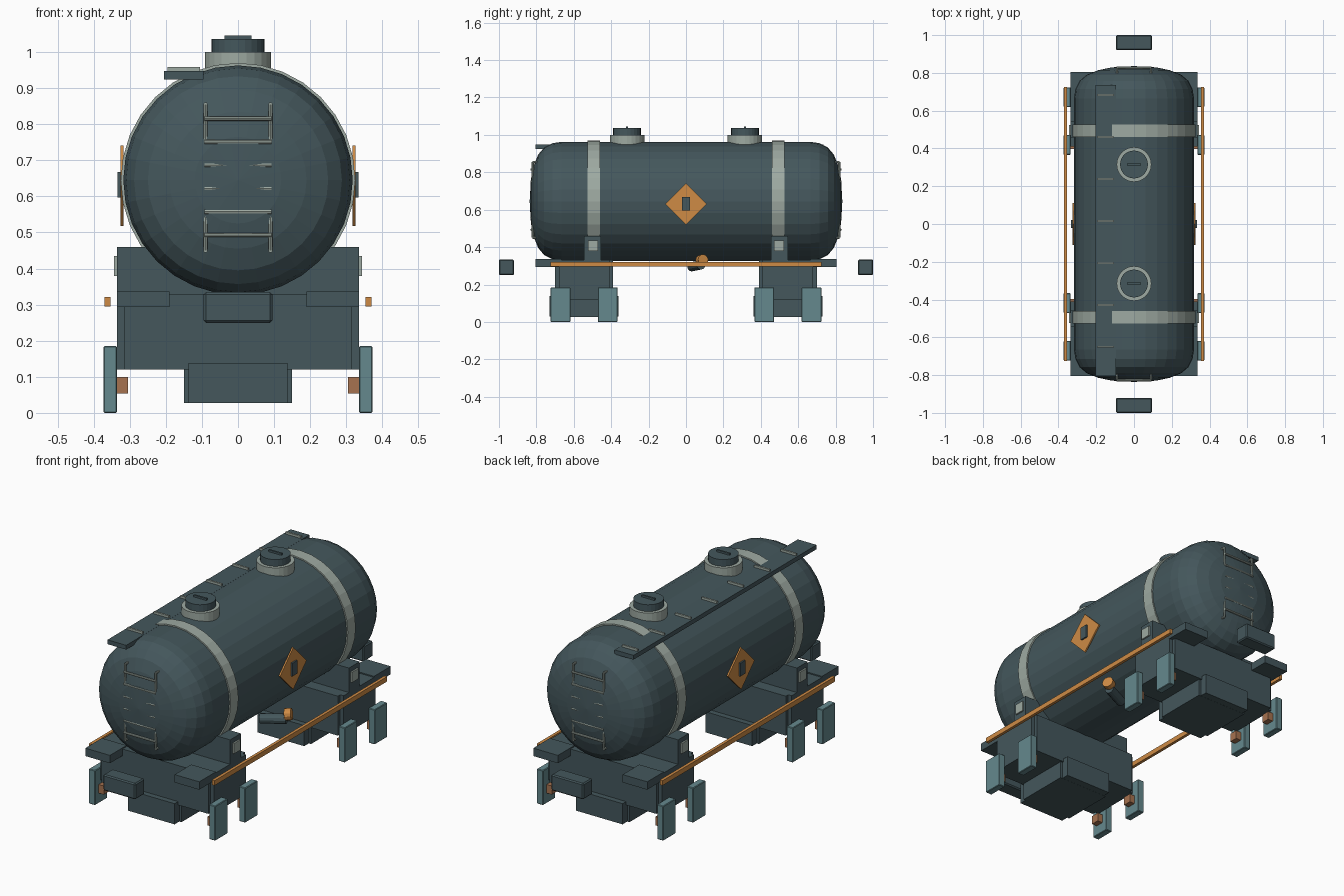
import bpy, bmesh, math
from mathutils import Vector

old = bpy.data.objects.get("Cube")
if old:
    bpy.data.objects.remove(old, do_unlink=True)


def material(name, r, g, b):
    m = bpy.data.materials.new(name)
    m.use_nodes = True
    m.diffuse_color = (r, g, b, 1)
    bsdf = next(n for n in m.node_tree.nodes if n.type == 'BSDF_PRINCIPLED')
    bsdf.inputs["Base Color"].default_value = (r, g, b, 1)
    bsdf.inputs["Roughness"].default_value = 0.8
    return m


SLATE = material("dark slate", 0.058, 0.095, 0.107)
TEAL = material("dull teal", 0.13, 0.25, 0.27)
GREY = material("pale grey", 0.34, 0.40, 0.36)
ORANGE = material("orange", 0.62, 0.26, 0.06)
RUST = material("rust brown", 0.38, 0.17, 0.08)


def finish(name, bm, mat):
    bmesh.ops.recalc_face_normals(bm, faces=bm.faces)
    mesh = bpy.data.meshes.new(name)
    bm.to_mesh(mesh)
    bm.free()
    mesh.materials.append(mat)
    ob = bpy.data.objects.new(name, mesh)
    bpy.context.collection.objects.link(ob)
    return ob


def box(name, mat, center, size, bevel=0.0):
    bm = bmesh.new()
    bmesh.ops.create_cube(bm, size=1)
    bmesh.ops.scale(bm, vec=size, verts=bm.verts)
    if bevel:
        bmesh.ops.bevel(bm, geom=bm.edges[:], offset=bevel, segments=1, affect='EDGES')
    bmesh.ops.translate(bm, vec=center, verts=bm.verts)
    return finish(name, bm, mat)


def rod(name, mat, start, end, radius, sides=8):
    a, b = Vector(start), Vector(end)
    bm = bmesh.new()
    bmesh.ops.create_cone(bm, cap_ends=True, segments=sides, radius1=radius,
                          radius2=radius, depth=(b - a).length)
    turn = (b - a).to_track_quat('Z', 'Y').to_matrix()
    bmesh.ops.rotate(bm, matrix=turn, verts=bm.verts)
    bmesh.ops.translate(bm, vec=(a + b) / 2, verts=bm.verts)
    return finish(name, bm, mat)


def lathe_y(name, mat, profile, z, sides=32):
    """Spin (radius, y) points around the lengthwise axis at height z."""
    bm = bmesh.new()
    verts = [bm.verts.new((0, y, z + r)) for r, y in profile]
    edges = [bm.edges.new(pair) for pair in zip(verts, verts[1:])]
    bmesh.ops.spin(bm, geom=verts + edges, cent=(0, 0, z), axis=(0, 1, 0),
                   angle=math.tau, steps=sides)
    bmesh.ops.remove_doubles(bm, verts=bm.verts, dist=0.0005)
    return finish(name, bm, mat)


# Tank barrel with domed ends
AXIS = 0.645
dome = [(0, 0.836), (0.12, 0.829), (0.19, 0.814), (0.25, 0.79),
        (0.288, 0.758), (0.31, 0.715), (0.318, 0.665)]
lathe_y("tank", SLATE, dome + [(r, -y) for r, y in reversed(dome)], AXIS)

# Walkway along the roof with anti-slip slats
box("walkway", SLATE, (-0.15, -0.035, 0.936), (0.11, 1.54, 0.023))
for i in range(7):
    box("walkway_slat", GREY, (-0.15, -0.65 + i * 0.222, 0.952), (0.09, 0.01, 0.014))

# Parts found at both ends
for s in (-1, 1):
    # Tank strap and its saddle
    band = s * 0.493
    lathe_y("tank_strap", GREY, [(0.30, band - 0.033), (0.325, band - 0.033),
                                 (0.325, band + 0.033), (0.30, band + 0.033)], AXIS)
    box("saddle", SLATE, (0, s * 0.5, 0.385), (0.67, 0.09, 0.15))

    # Filler hatch
    hatch = s * 0.315
    rod("hatch_collar", GREY, (0, hatch, 0.93), (0, hatch, 1.0), 0.092, 24)
    rod("hatch_lid", SLATE, (0, hatch, 1.0), (0, hatch, 1.036), 0.074, 24)
    box("hatch_handle", SLATE, (0, hatch, 1.041), (0.076, 0.01, 0.01))

    # End ladder
    for x in (-0.09, 0.09):
        rod("ladder_rail", GREY, (x, s * 0.82, 0.45), (x, s * 0.82, 0.855), 0.006)
        for z in (0.45, 0.855):
            rod("ladder_bracket", GREY, (x, s * 0.77, z), (x, s * 0.822, z), 0.006)
    for i in range(6):
        z = 0.493 + i * 0.0645
        rod("ladder_rung", GREY, (-0.093, s * 0.827, z), (0.093, s * 0.827, z), 0.006)

    # Coupling block
    box("coupler", SLATE, (0, s * 0.96, 0.292), (0.19, 0.08, 0.085), 0.006)

    # Bogie frame and its stepped lower case
    bogie = s * 0.545
    box("bogie_frame", SLATE, (0, bogie, 0.225), (0.67, 0.27, 0.21))
    box("bogie_core", SLATE, (0, bogie, 0.225), (0.63, 0.31, 0.21))
    box("bogie_case", SLATE, (0, bogie, 0.08), (0.30, 0.29, 0.105))
    box("bogie_case_core", SLATE, (0, bogie, 0.083), (0.275, 0.37, 0.11))

    for side in (-1, 1):
        # Corner platforms and saddle plates
        box("corner_platform", SLATE, (side * 0.263, s * 0.735, 0.315), (0.145, 0.14, 0.042))
        box("saddle_plate", GREY, (side * 0.339, s * 0.497, 0.407), (0.009, 0.055, 0.055))
        # Slab feet with their mounting blocks
        for offset in (-0.126, 0.126):
            y = bogie + offset
            box("foot_slab", TEAL, (side * 0.354, y, 0.0925), (0.037, 0.105, 0.185), 0.003)
            box("foot_mount", RUST, (side * 0.322, y, 0.077), (0.034, 0.045, 0.046))

# Parts found on both long sides
for side in (-1, 1):
    box("side_rail", ORANGE, (side * 0.362, 0, 0.308), (0.016, 1.45, 0.026))
    sign = box("warning_diamond", ORANGE, (0, 0, 0), (0.008, 0.158, 0.158))
    sign.rotation_euler.x = math.radians(45)
    sign.location = (side * 0.322, 0, 0.63)
    box("diamond_mark", SLATE, (side * 0.33, 0, 0.632), (0.009, 0.042, 0.07))

# Drain valve under the tank
rod("drain_pipe", SLATE, (0.11, 0.03, 0.295), (0.23, 0.08, 0.305), 0.025, 12)
rod("drain_cap", ORANGE, (0.222, 0.078, 0.328), (0.252, 0.092, 0.332), 0.03, 12)
